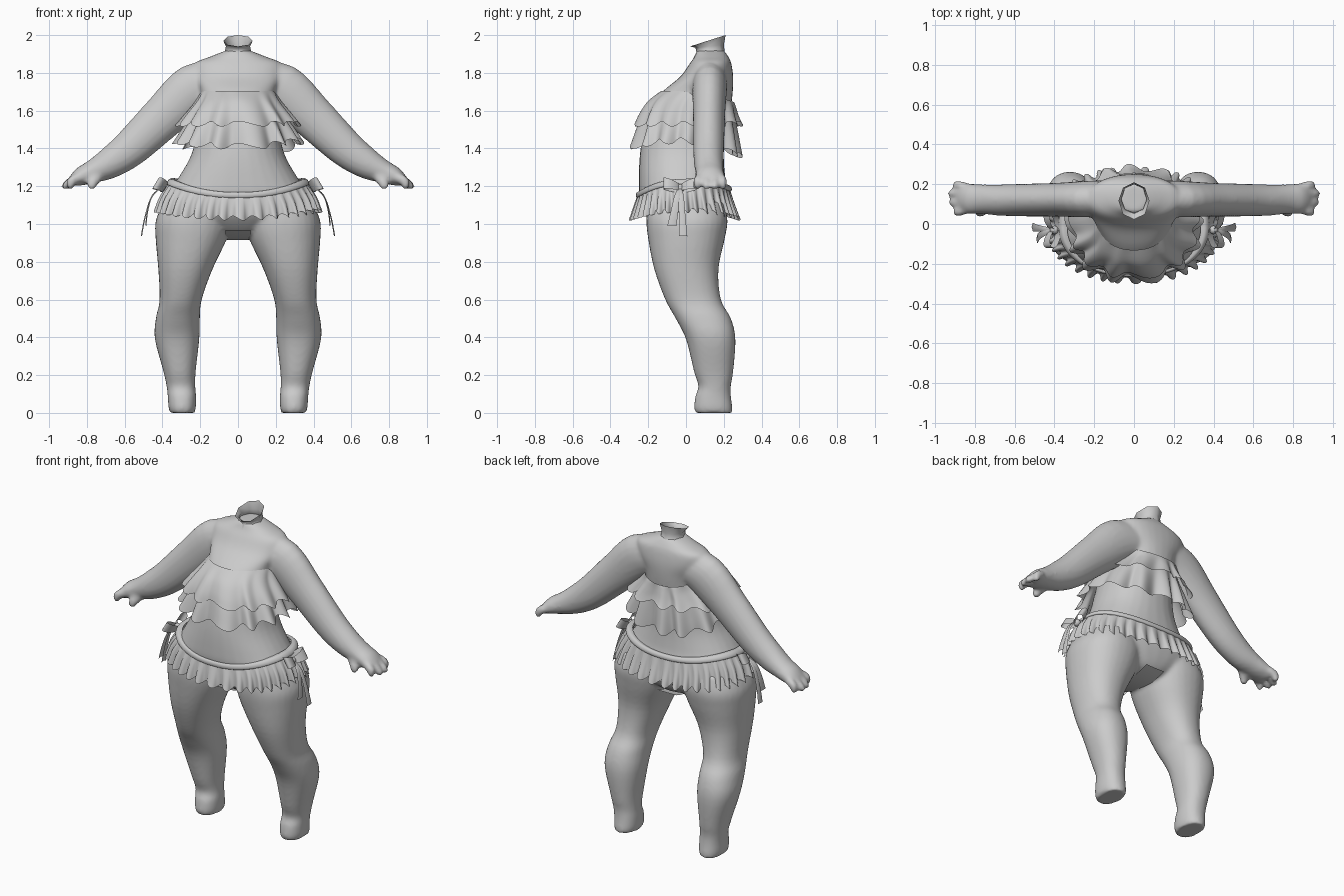
import bpy, bmesh, math
from mathutils import Vector

if "Cube" in bpy.data.objects:
    bpy.data.objects.remove(bpy.data.objects["Cube"])

grey = bpy.data.materials.new("soft grey")
grey.diffuse_color = (0.6, 0.6, 0.6, 1)
grey.use_nodes = True
grey.node_tree.nodes["Principled BSDF"].inputs["Base Color"].default_value = grey.diffuse_color


def spline(rows, steps):
    """Catmull-Rom interpolation of rows of numbers."""
    out = []
    for i in range(len(rows) - 1):
        p = [rows[max(i - 1, 0)], rows[i], rows[i + 1], rows[min(i + 2, len(rows) - 1)]]
        for s in range(steps):
            t = s / steps
            out.append([0.5 * (2 * b + (c - a) * t + (2 * a - 5 * b + 4 * c - d) * t * t
                               + (3 * b - a - 3 * c + d) * t ** 3) for a, b, c, d in zip(*p)])
    return out + [list(rows[-1])]


def skin(bm, rings, closed=True, caps=True):
    """Bridge successive rings of points with quads."""
    vs = [[bm.verts.new(p) for p in r] for r in rings]
    n = len(vs[0])
    for a, b in zip(vs, vs[1:]):
        for i in range(n if closed else n - 1):
            j = (i + 1) % n
            bm.faces.new((a[i], a[j], b[j], b[i]))
    if caps:
        bm.faces.new(vs[0][::-1])
        bm.faces.new(vs[-1])


def finish(bm, name, smooth=True):
    bmesh.ops.recalc_face_normals(bm, faces=bm.faces)
    me = bpy.data.meshes.new(name)
    bm.to_mesh(me)
    bm.free()
    for p in me.polygons:
        p.use_smooth = smooth
    me.materials.append(grey)
    ob = bpy.data.objects.new(name, me)
    bpy.context.collection.objects.link(ob)
    return ob


def oval(z, x0, x1, yf, yb, n=32, p=0.9):
    """Horizontal rounded ring between x0..x1 and yf..yb."""
    pts = []
    for i in range(n):
        a = 2 * math.pi * i / n
        c, s = math.cos(a), math.sin(a)
        pts.append(((x0 + x1) / 2 + (x1 - x0) / 2 * math.copysign(abs(c) ** p, c),
                    (yf + yb) / 2 + (yb - yf) / 2 * math.copysign(abs(s) ** p, s), z))
    return pts


def tube(bm, rows, m=1, n=20):
    """Limb along rows of x, y, z, in-plane radius, depth radius; m mirrors in x."""
    rows = spline(rows, 4)
    rings = []
    for i, r in enumerate(rows):
        a, b = rows[max(i - 1, 0)], rows[min(i + 1, len(rows) - 1)]
        d = Vector((b[0] - a[0], 0, b[2] - a[2])).normalized()
        up = Vector((-d.z, 0, d.x))
        ring = []
        for k in range(n):
            t = 2 * math.pi * k / n
            q = Vector(r[:3]) + up * r[3] * math.sin(t) + Vector((0, r[4] * math.cos(t), 0))
            ring.append((q.x * m, q.y, q.z))
        rings.append(ring)
    skin(bm, rings)


# Body: torso, legs, arms and fingers fused into one smooth skin
bm = bmesh.new()
torso = [(0.925, .06, -.06, .12), (0.96, .2, -.13, .18), (1.05, .38, -.21, .22), (1.15, .375, -.245, .225),
         (1.23, .325, -.25, .21), (1.36, .25, -.245, .2), (1.5, .215, -.225, .21), (1.6, .2, -.2, .235),
         (1.7, .2, -.125, .248), (1.78, .235, -.03, .25), (1.85, .23, .02, .24),
         (1.885, .15, .045, .225), (1.92, .06, .06, .2)]
skin(bm, [oval(z, -w, w, f, b) for z, w, f, b in spline(torso, 4)])
leg = [(0, .23, .36, .05, .245), (.03, .223, .368, .043, .245), (.09, .222, .372, .05, .238),
       (.14, .226, .378, .066, .237), (.22, .224, .395, .042, .25), (.39, .205, .44, 0, .262),
       (.5, .202, .435, -.055, .238), (.6, .192, .415, -.11, .185), (.76, .135, .422, -.168, .172),
       (.92, .06, .436, -.2, .205), (1.02, .04, .435, -.21, .22), (1.12, .06, .39, -.2, .2)]
arm = [(.1, .13, 1.75, .1, .09), (.23, .125, 1.715, .135, .092), (.39, .122, 1.572, .118, .085),
       (.565, .12, 1.405, .1, .082), (.68, .12, 1.322, .083, .078), (.77, .125, 1.277, .062, .074),
       (.83, .127, 1.252, .05, .076), (.872, .128, 1.225, .032, .066)]
for m in (-1, 1):
    skin(bm, [oval(z, *sorted((m * a, m * b)), f, k) for z, a, b, f, k in spline(leg, 4)])
    tube(bm, arm, m)
    for y, tip in ((.062, .9), (.107, .925), (.153, .93), (.195, .905)):
        tube(bm, [(.83, .127 + (y - .127) * .8, 1.252, .026, .023), (.88, y, 1.228, .026, .024),
                  (tip - .01, y, 1.198, .02, .019), (tip, y, 1.188, .01, .01)], m, 10)
    # thumb
    tube(bm, [(.74, .09, 1.27, .04, .035), (.765, .065, 1.225, .03, .027),
              (.776, .055, 1.2, .024, .022), (.782, .052, 1.185, .012, .012)], m, 10)
body = finish(bm, "body")
rm = body.modifiers.new("fuse", 'REMESH')
rm.mode, rm.voxel_size, rm.use_smooth_shade = 'VOXEL', 0.011, True
sm = body.modifiers.new("soften", 'SMOOTH')
sm.factor, sm.iterations = 0.5, 7

# Open eight-sided neck with a rim that slopes down to the front
bm = bmesh.new()
rings = []
for z, w, f, b, tilt in ((1.88, .1, .04, .225, 0), (1.91, .07, .055, .205, 0),
                         (1.94, .064, .05, .2, .01), (1.97, .078, .022, .21, .03)):
    rings.append([(x, y, zz + tilt * (y - .115) / .094) for x, y, zz in oval(z, -w, w, f, b, 8, 1)])
skin(bm, rings, caps=False)
finish(bm, "neck")


def ruffle(name, rows, waves, amp, lift, hem=0.0, n=320, sharp=1.0):
    """Gathered cloth ring; lift(c, s, t) shifts height round the body."""
    bm = bmesh.new()
    rows = spline(rows, 4)
    rings = []
    for k, (z, w, f, b) in enumerate(rows):
        t = k / (len(rows) - 1)
        ring = []
        for i, (x, y, _) in enumerate(oval(z, -w, w, f, b, n)):
            a = 2 * math.pi * i / n
            c, s = math.cos(a), math.sin(a)
            ph = waves * a + 0.9 * math.sin(3 * a + 1) + 0.5 * math.sin(7 * a)
            v = math.sin(ph)
            v = math.copysign(abs(v) ** sharp, v)
            g = amp * t * v
            ring.append((x + c * g, y + s * g, z + lift(c, s, t) + hem * t * math.cos(ph + .6)))
        rings.append(ring)
    skin(bm, rings, caps=False)
    return finish(bm, name)


# Two-tier frilled top, lower at the back
def top_lift(c, s, t):
    return -.06 * max(s, 0) * (1 - t)


ruffle("top_upper_frill", [(1.705, .195, -.13, .255), (1.65, .225, -.198, .262),
       (1.585, .275, -.24, .272), (1.53, .315, -.262, .285)], 13, .018, top_lift, .014)
ruffle("top_lower_frill", [(1.6, .225, -.22, .25), (1.52, .27, -.25, .262),
       (1.41, .325, -.28, .275)], 13, .026, lambda c, s, t: t * (.03 * c * c - .045 * max(s, 0)), .016)


# Pleated skirt and its waistband, rising at the hips
def skirt_lift(c, s, t):
    return .07 * c * c * (1 - .4 * t) + .035 * max(s, 0) * (1 - t)


ruffle("skirt_frill", [(1.15, .365, -.257, .232), (1.09, .408, -.272, .25), (1.03, .43, -.285, .272)],
       36, .017, skirt_lift, .012, 640, .7)
ruffle("skirt_waistband", [(1.135, .365, -.25, .225), (1.14, .378, -.262, .24), (1.155, .374, -.265, .242),
       (1.168, .358, -.258, .232), (1.165, .335, -.24, .215)], 1, 0, lambda c, s, t: skirt_lift(c, s, 0))

# Swimsuit gusset between the legs
bm = bmesh.new()
skin(bm, [[(x, y, .915 + 1.2 * (y - .04) ** 2 + .3 * x * x) for x in (-.065, -.03, 0, .03, .065)]
          for y in [-.17 + .03 * i for i in range(13)]], closed=False, caps=False)
finish(bm, "gusset")


def ribbon(bm, pts, m, widths):
    """Flat strip along pts, widened in y."""
    rows = spline([p + (w,) for p, w in zip(pts, widths)], 4)
    skin(bm, [[(m * x, y - w, z), (m * (x + .006), y, z + .003), (m * x, y + w, z)]
              for x, y, z, w in rows], closed=False, caps=False)


# Side bows: knot, two loops and hanging tails
for m, side in ((-1, "right"), (1, "left")):
    bm = bmesh.new()
    knot = bmesh.ops.create_uvsphere(bm, u_segments=10, v_segments=8, radius=.022)["verts"]
    for v in knot:
        v.co = Vector((m * .4, -.03, 1.19)) + v.co
    for d in (-1, 1):
        loop = []
        for i in range(17):
            a = 2 * math.pi * i / 16
            r = .045 * (1 - math.cos(a)) * d
            h = .024 * math.sin(a)
            w = .012 + .018 * math.sin(a / 2)
            o = Vector((m * (.4 + abs(r) * .25), -.03 + r, 1.19 + abs(r) * .28))
            loop.append([tuple(o + Vector((m * (h - q * .6), 0, q + h * .3))) for q in (-w, w)])
        skin(bm, loop, closed=False, caps=False)
    ribbon(bm, [(.4, -.03, 1.195), (.45, -.045, 1.15), (.475, -.06, 1.07), (.485, -.075, .99)], m,
           (.008, .016, .02, .024))
    ribbon(bm, [(.4, -.03, 1.195), (.455, -.025, 1.14), (.49, -.02, 1.03), (.508, -.015, .935)], m,
           (.008, .014, .018, .022))
    finish(bm, side + "_bow")
